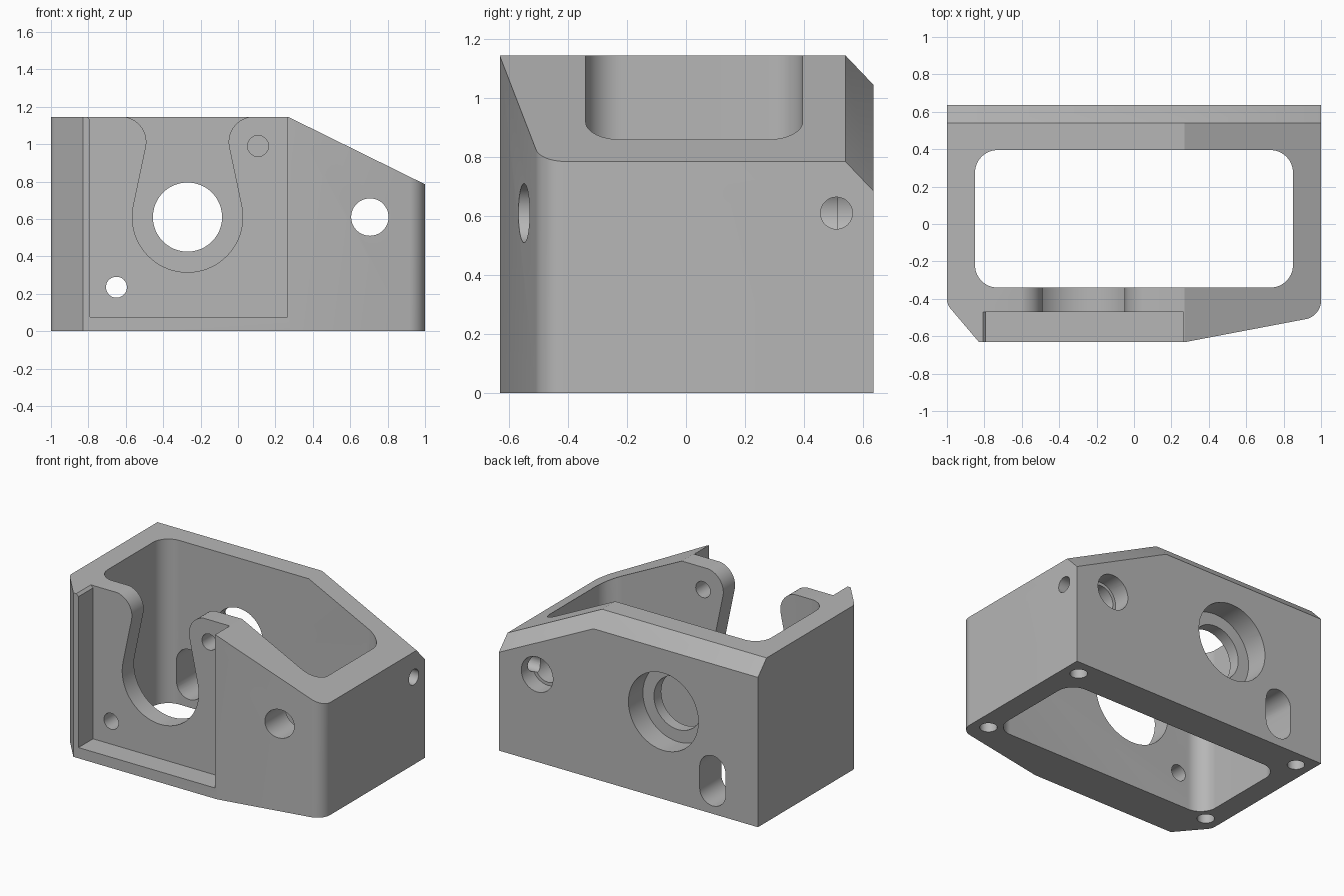
import bpy, bmesh, math
from mathutils import Vector

if "Cube" in bpy.data.objects:
    bpy.data.objects.remove(bpy.data.objects["Cube"], do_unlink=True)

grey = bpy.data.materials.new("plain_grey")
grey.use_nodes = True
COLOUR = (0.47, 0.47, 0.47, 1)
grey.diffuse_color = COLOUR
grey.node_tree.nodes["Principled BSDF"].inputs["Base Color"].default_value = COLOUR


def rounded(corners, steps=10):
    """Outline from (x, y, radius) corners."""
    out = []
    for i, (x, y, r) in enumerate(corners):
        p = Vector((x, y))
        if r == 0:
            out.append(p)
            continue
        a = (Vector(corners[i - 1][:2]) - p).normalized()
        b = (Vector(corners[(i + 1) % len(corners)][:2]) - p).normalized()
        half = a.angle(b) / 2
        centre = p + (a + b).normalized() * r / math.sin(half)
        start = p + a * r / math.tan(half) - centre
        end = p + b * r / math.tan(half) - centre
        out += [centre + start.lerp(end, k / steps).normalized() * r for k in range(steps + 1)]
    return out


def arc(cx, cy, r, a0, a1, steps):
    return [Vector((cx + r * math.cos(math.radians(a0 + (a1 - a0) * k / steps)),
                    cy + r * math.sin(math.radians(a0 + (a1 - a0) * k / steps))))
            for k in range(steps + 1)]


def prism(name, outline, axis, lo, hi, planes=()):
    """Extrude an outline along an axis, then trim it with planes."""
    place = {"x": lambda u, v, w: (w, u, v),
             "y": lambda u, v, w: (u, w, v),
             "z": lambda u, v, w: (u, v, w)}[axis]
    bm = bmesh.new()
    rings = [[bm.verts.new(place(p[0], p[1], w)) for p in outline] for w in (lo, hi)]
    bm.faces.new(rings[0])
    bm.faces.new(rings[1])
    n = len(outline)
    for i in range(n):
        j = (i + 1) % n
        bm.faces.new((rings[0][i], rings[0][j], rings[1][j], rings[1][i]))
    bmesh.ops.recalc_face_normals(bm, faces=bm.faces)
    for point, normal in planes:
        bmesh.ops.bisect_plane(bm, geom=bm.verts[:] + bm.edges[:] + bm.faces[:],
                               plane_co=point, plane_no=normal, clear_outer=True)
        bmesh.ops.holes_fill(bm, edges=[e for e in bm.edges if e.is_boundary])
    bmesh.ops.recalc_face_normals(bm, faces=bm.faces)
    mesh = bpy.data.meshes.new(name)
    bm.to_mesh(mesh)
    bm.free()
    mesh.materials.append(grey)
    obj = bpy.data.objects.new(name, mesh)
    bpy.context.collection.objects.link(obj)
    return obj


# Housing block: footprint trimmed by the flat top, sloped top and rear chamfers
TOP = 1.145
footprint = rounded([(-1, 0.635, 0), (-1, -0.43, 0.08), (-0.83, -0.63, 0),
                     (0.28, -0.63, 0), (1, -0.493, 0.1), (1, 0.635, 0)])
housing = prism("housing", footprint, "z", 0, 1.4, [
    ((0, 0, TOP), (0, 0, 1)),
    ((0.27, 0, TOP), (0.493, 0, 1)),
    ((0, 0.54, TOP), (0, 1.05, 1)),
    ((0.27, 0.54, TOP), (0.493, 1.05, 1))])

cutters = []


def cut(name, outline, axis, lo, hi):
    cutters.append(prism(name, outline, axis, lo, hi))


def hole(name, u, v, r, axis, lo, hi):
    cut(name, arc(u, v, r, 0, 360, 48)[:-1], axis, lo, hi)


# Central pocket, open above and below
cut("pocket", rounded([(-0.85, -0.34, 0.12), (0.85, -0.34, 0.12),
                       (0.85, 0.395, 0.12), (-0.85, 0.395, 0.12)]), "z", -0.2, 1.5)

# Front recess, with a tiny chamfer at its upper corner
cut("front_recess", [(-0.79, 0.075), (0.265, 0.075), (0.265, 1.3),
                     (-0.815, 1.3), (-0.815, 1.153), (-0.79, 1.128)], "y", -0.8, -0.47)

# Keyhole opening through the front wall
CX, CZ = -0.27, 0.61
lip = arc(CX - 0.355, 1.012, 0.135, -11.6, 90, 12)
left_lip = lip + [Vector((lip[-1].x, 1.4))]
right_lip = [Vector((2 * CX - p.x, p.y)) for p in left_lip]
cut("keyhole", arc(CX, CZ, 0.295, 168.4, 371.6, 40) + right_lip + left_lip[::-1], "y", -0.8, -0.2)

# Stepped bore in the rear wall
hole("rear_bore", CX, CZ, 0.185, "y", 0.2, 0.8)
hole("rear_counterbore", CX, CZ, 0.27, "y", 0.475, 0.8)

# Shaft hole through both walls, with a rear counterbore
hole("shaft_hole", 0.705, CZ, 0.1, "y", -0.8, 0.8)
hole("shaft_counterbore", 0.705, CZ, 0.122, "y", 0.515, 0.8)

# Small front screw holes
for x, z in ((-0.65, 0.235), (0.107, 0.99)):
    hole("front_screw_hole", x, z, 0.056, "y", -0.8, -0.2)

# Upright slot in the rear wall
cut("rear_slot", arc(-0.65, 0.305, 0.1, 0, 180, 16) + arc(-0.65, 0.155, 0.1, 180, 360, 16),
    "y", 0.2, 0.8)

# Side screw hole into the shaft bore
hole("side_screw_hole", 0.51, CZ, 0.054, "x", 0.71, 1.2)

# Blind mounting holes underneath
for x in (-0.89, 0.89):
    for y in (-0.36, 0.52):
        hole("mounting_hole", x, y, 0.055, "z", -0.2, 0.25)

bpy.ops.object.select_all(action="DESELECT")
bpy.context.view_layer.objects.active = housing
housing.select_set(True)
for cutter in cutters:
    cutter.hide_render = True
    mod = housing.modifiers.new(cutter.name, "BOOLEAN")
    mod.operation = "DIFFERENCE"
    mod.solver = "EXACT"
    mod.object = cutter
    bpy.ops.object.modifier_apply(modifier=mod.name)
    bpy.data.objects.remove(cutter, do_unlink=True)

bpy.ops.object.shade_smooth_by_angle(angle=math.radians(25))
